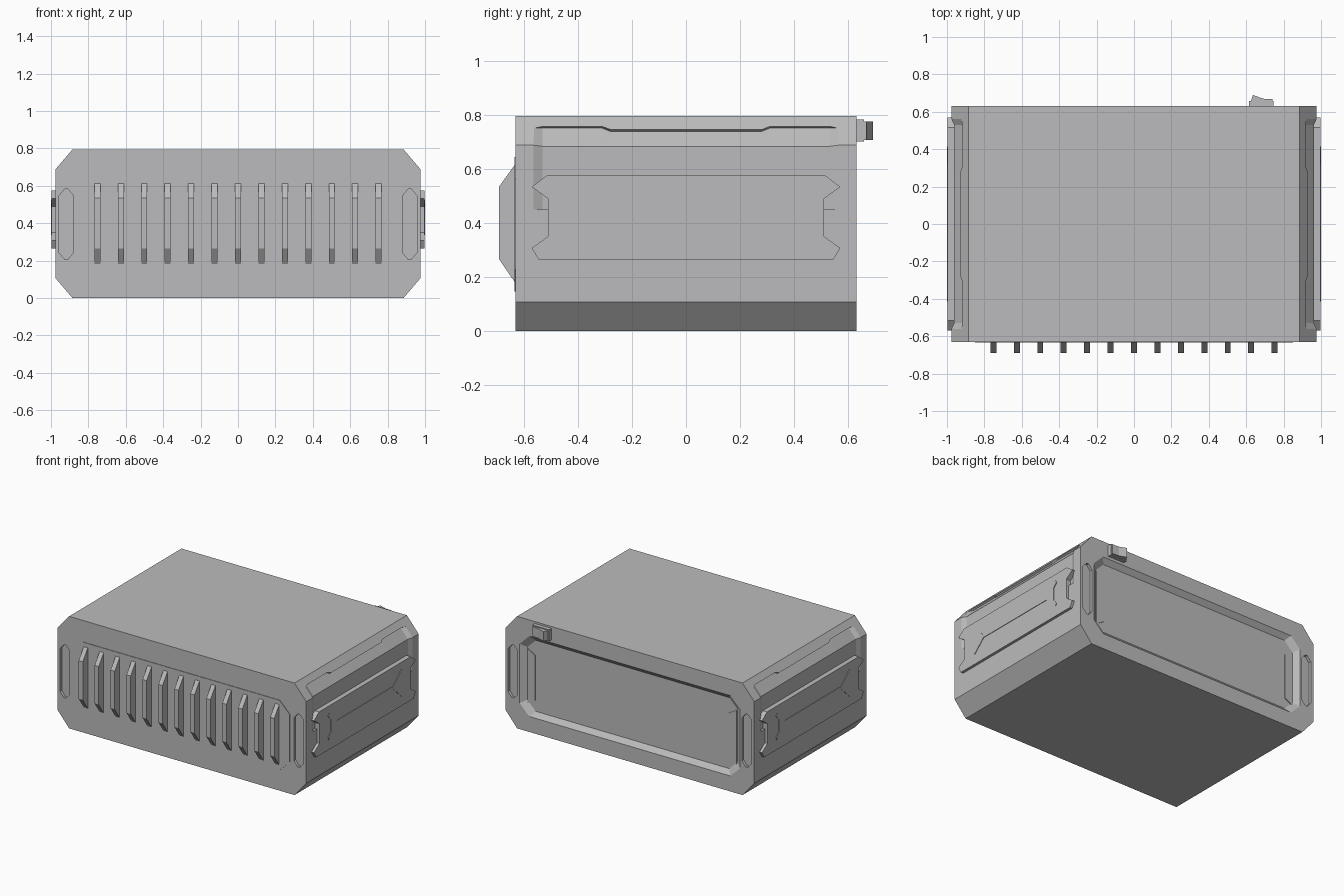
import bpy
import bmesh

if "Cube" in bpy.data.objects:
    bpy.data.objects.remove(bpy.data.objects["Cube"])

grey = bpy.data.materials.new("plain grey")
grey.use_nodes = True
GREY = (0.5, 0.5, 0.51, 1)
grey.diffuse_color = GREY
shader = next(n for n in grey.node_tree.nodes if n.type == "BSDF_PRINCIPLED")
shader.inputs["Base Color"].default_value = GREY


def loft(name, sections):
    """Closed solid through matching rings of points."""
    bm = bmesh.new()
    rings = [[bm.verts.new(p) for p in ring] for ring in sections]
    n = len(rings[0])
    for a, b in zip(rings, rings[1:]):
        for i in range(n):
            j = (i + 1) % n
            bm.faces.new((a[i], a[j], b[j], b[i]))
    bm.faces.new(rings[0])
    bm.faces.new(rings[-1])
    bmesh.ops.recalc_face_normals(bm, faces=bm.faces)
    mesh = bpy.data.meshes.new(name)
    bm.to_mesh(mesh)
    bm.free()
    mesh.materials.append(grey)
    obj = bpy.data.objects.new(name, mesh)
    bpy.context.collection.objects.link(obj)
    return obj


def along_x(pts, x):
    return [(x, y, z) for y, z in pts]


def along_y(pts, y):
    return [(x, y, z) for x, z in pts]


def octagon(cx, cz, hx, hz, cutx, cutz):
    quarter = [(hx - cutx, hz), (hx, hz - cutz)]
    right = quarter + [(x, -z) for x, z in reversed(quarter)]
    left = [(-x, z) for x, z in reversed(right)]
    return [(cx + x, cz + z) for x, z in right + left]


def four_way(quarter, cz):
    """Mirror a quarter outline (y, height above cz) in both directions."""
    half = quarter + [(y, -z) for y, z in reversed(quarter)]
    return [(y, cz + z) for y, z in half + [(-y, z) for y, z in reversed(half)]]


def carve(obj, cutters):
    for cutter in cutters:
        mod = obj.modifiers.new("cut", "BOOLEAN")
        mod.operation = "DIFFERENCE"
        mod.solver = "EXACT"
        mod.object = cutter
    graph = bpy.context.evaluated_depsgraph_get()
    mesh = bpy.data.meshes.new_from_object(obj.evaluated_get(graph))
    obj.modifiers.clear()
    obj.data = mesh
    for cutter in cutters:
        bpy.data.objects.remove(cutter)


BACK = 0.63
MID = 0.395

# Chamfered case
shell = octagon(0, 0.3975, 0.977, 0.3975, 0.092, 0.108)
case = loft("case", [along_y(shell, -BACK), along_y(shell, BACK)])
cutters = []

# Bevelled recess in the back
mouth = octagon(0, MID, 0.865, 0.285, 0.075, 0.075)
floor = octagon(0, MID, 0.825, 0.252, 0.065, 0.065)
cutters.append(loft("back_recess_cutter", [
    along_y(mouth, BACK + 0.05), along_y(mouth, BACK), along_y(floor, BACK - 0.03)]))

for s in (1, -1):
    # Upright slots in both end faces
    slot = octagon(s * 0.918, MID, 0.038, 0.188, 0.03, 0.035)
    for e in (1, -1):
        cutters.append(loft("slot_cutter", [
            along_y(slot, e * (BACK + 0.05)), along_y(slot, e * (BACK - 0.02))]))
    # Shallow trough running from the chamfer down the side
    deep = [(1.1, 0.45), (0.962, 0.45), (0.962, 0.683), (0.915, 0.738), (1.1, 0.85)]
    wide = [(1.1, 0.45), (0.962, 0.45), (0.962, 0.683), (0.906, 0.75), (1.1, 0.86)]
    shallow = [(1.1, 0.45), (0.98, 0.45), (0.98, 0.688), (0.928, 0.75), (1.1, 0.86)]
    rings = [(shallow, -0.57), (wide, -0.53), (wide, -0.31), (deep, -0.28),
             (deep, 0.28), (wide, 0.31), (wide, 0.53), (shallow, 0.57)]
    cutters.append(loft("trough_cutter", [
        [(s * x, y, z) for x, z in pts] for pts, y in rings]))
carve(case, cutters)

# Notched side panels with a forked rib
panel = four_way([(0.515, 0.155), (0.57, 0.113), (0.51, 0.07)], 0.42)
panel = [(y + (0.03 if y > 0 else -0.03), z) if z < 0.28 else (y, z) for y, z in panel]
rib = four_way([(0.315, 0.01), (0.405, 0.095), (0.415, 0.075), (0.385, 0.045)], 0.431)
for s, side in ((1, "left"), (-1, "right")):
    loft(side + "_panel", [along_x(panel, s * 0.95), along_x(panel, s * 0.996)])
    loft(side + "_panel_rib", [along_x(rib, s * 0.99), along_x(rib, s)])
    # Tabs on the floor of the back recess
    tab = [(s * x, z) for x, z in
           ((0.76, 0.54), (0.76, 0.22), (0.822, 0.185), (0.822, 0.575))]
    loft(side + "_back_tab", [along_y(tab, BACK - 0.035), along_y(tab, BACK - 0.024)])

# Thin plate behind the cooling fins
plate = octagon(0, MID, 0.85, 0.248, 0.08, 0.08)
loft("front_plate", [along_y(plate, -BACK + 0.01), along_y(plate, -BACK - 0.004)])

# Row of tapered cooling fins
fin = [(-0.625, 0.17), (-0.69, 0.265), (-0.69, 0.535), (-0.625, 0.625)]
for i in range(13):
    x = (i - 6) * 0.1253
    loft("cooling_fin", [along_x(fin, x - 0.016), along_x(fin, x + 0.016)])

# Rocker switch on the back
def switch_part(name, outline, z0, z1):
    loft(name, [[(x, y, z) for x, y in outline] for z in (z0, z1)])


switch_part("switch_base", [(0.615, 0.62), (0.745, 0.62), (0.745, 0.657), (0.615, 0.657)],
            0.70, 0.782)
switch_part("switch_rocker", [(0.622, 0.65), (0.74, 0.65), (0.74, 0.667),
                              (0.69, 0.67), (0.636, 0.69)], 0.707, 0.775)
